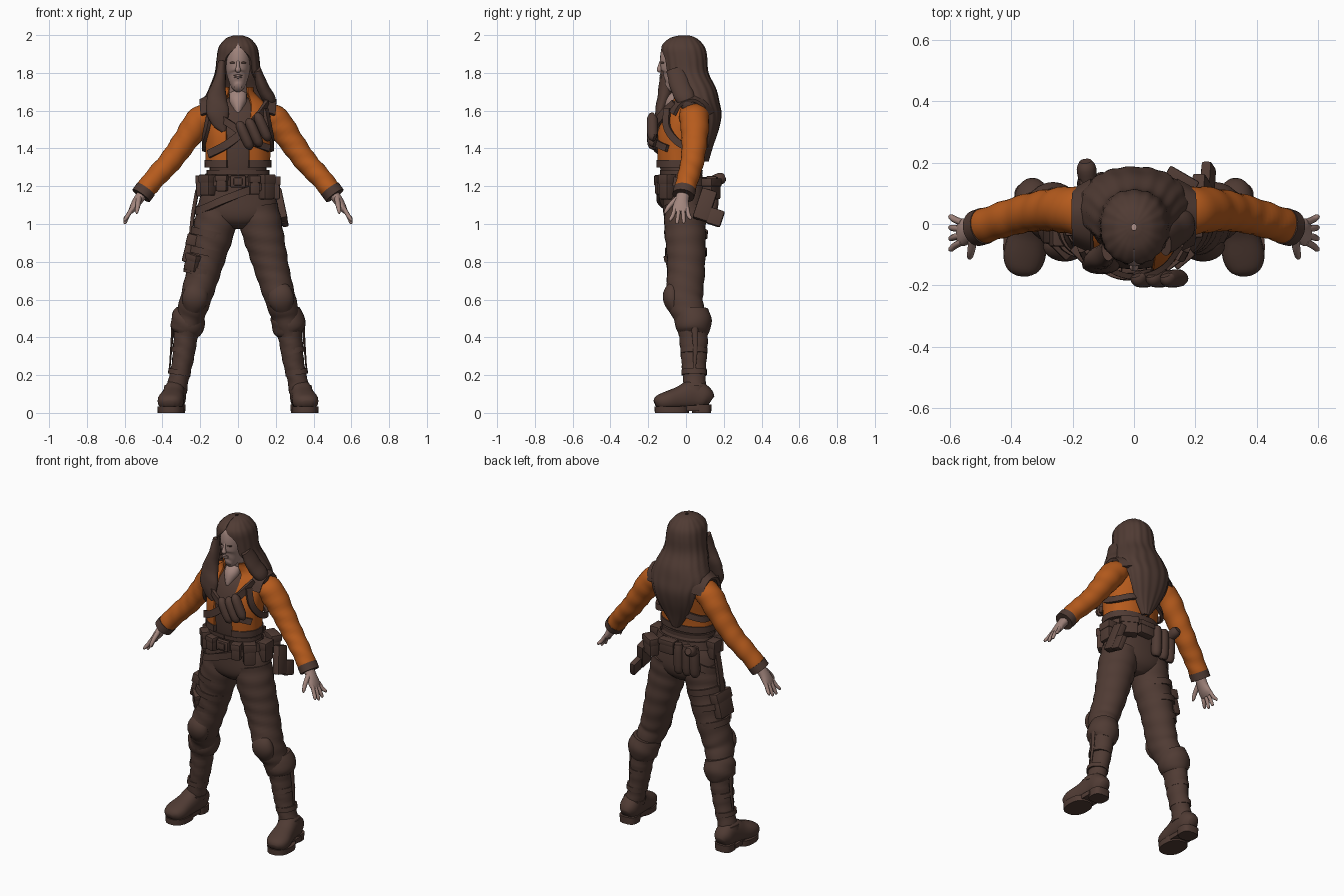
import bpy, bmesh, math
from mathutils import Vector, Euler


def material(name, rgb):
    m = bpy.data.materials.new(name)
    m.diffuse_color = (*rgb, 1)
    return m


BROWN = material("dark brown leather", (0.080, 0.044, 0.034))
ORANGE = material("burnt orange cloth", (0.47, 0.105, 0.012))
SKIN = material("skin", (0.36, 0.235, 0.205))
Y, Z = Vector((0, 1, 0)), Vector((0, 0, 1))


def finish(name, bm, mat, angle=50):
    bmesh.ops.recalc_face_normals(bm, faces=bm.faces)
    me = bpy.data.meshes.new(name)
    bm.to_mesh(me)
    bm.free()
    me.materials.append(mat)
    me.shade_smooth()
    me.set_sharp_from_angle(angle=math.radians(angle))
    ob = bpy.data.objects.new(name, me)
    bpy.context.collection.objects.link(ob)
    return ob


def skin(name, rings, mat, angle=50):
    """Bridge closed rings of points and cap both ends."""
    bm = bmesh.new()
    vs = [[bm.verts.new(p) for p in r] for r in rings]
    n = len(vs[0])
    for a, b in zip(vs, vs[1:]):
        for i in range(n):
            bm.faces.new((a[i], a[(i + 1) % n], b[(i + 1) % n], b[i]))
    bm.faces.new(vs[0][::-1])
    bm.faces.new(vs[-1])
    return finish(name, bm, mat, angle)


def spline(rows, k):
    """Smooth interpolation through rows of numbers."""
    out = []
    for i in range(len(rows) - 1):
        p0, p1, p2, p3 = (rows[max(i - 1, 0)], rows[i], rows[i + 1], rows[min(i + 2, len(rows) - 1)])
        for j in range(k):
            t = j / k
            out.append([0.5 * (2 * b + (c - a) * t + (2 * a - 5 * b + 4 * c - d) * t * t
                               + (3 * b - a - 3 * c + d) * t ** 3) for a, b, c, d in zip(p0, p1, p2, p3)])
    return out + [list(rows[-1])]


def power(v, p):
    return math.copysign(abs(v) ** p, v)


def tube(name, pts, mat, n=20, k=4, ref=Y, p=1.0, fold=0.0, freq=70.0, s=1):
    """Limb along rows of x, y, z, radius across, radius deep."""
    rows = spline(pts, k)
    c = [Vector((r[0] * s, r[1], r[2])) for r in rows]
    rings, run = [], 0.0
    for i, r in enumerate(rows):
        t = (c[min(i + 1, len(c) - 1)] - c[max(i - 1, 0)]).normalized()
        u = ref.cross(t).normalized()
        v = t.cross(u)
        run += (c[i] - c[i - 1]).length if i else 0
        ring = []
        for j in range(n):
            a = 2 * math.pi * j / n
            f = 1 + fold * math.sin(run * freq + 2.2 * math.sin(a + 5 * run) + a)
            ring.append(c[i] + u * (power(math.cos(a), p) * max(r[3], .002) * f)
                        + v * (power(math.sin(a), p) * max(r[4], .002) * f))
        rings.append(ring)
    return skin(name, rings, mat)


def shell(name, rows, mat, thick=0.012, n=40, k=4, p=0.9, ridge=0.0, waves=17):
    """Open-fronted wrap from rows of y centre, z, half width, half depth, front gap in degrees."""
    rings = []
    for cy, z, rx, ry, gap in spline(rows, k):
        g = math.radians(max(gap, 0.5))
        outer, inner = [], []
        for j in range(n + 1):
            a = g + (2 * math.pi - 2 * g) * j / n
            f = 1 + ridge * math.sin(waves * a + 6 * z)
            x, y = power(math.sin(a), p), -power(math.cos(a), p)
            outer.append((x * rx * f, cy + y * ry * f, z))
            inner.append((x * max(rx - thick, .001), cy + y * max(ry - thick, .001), z))
        rings.append(outer + inner[::-1])
    return skin(name, rings, mat, 60)


def ribbon(name, pts, w, mat=BROWN, th=0.009, s=1, centre=None):
    """Flat strap whose face points away from the body's axis."""
    c = [Vector((q[0] * s, q[1], q[2])) for q in spline(pts, 6)]
    rings = []
    for i, q in enumerate(c):
        t = (c[min(i + 1, len(c) - 1)] - c[max(i - 1, 0)]).normalized()
        o = Vector((centre[0] * s, *centre[1:])) if centre else Vector((0, -0.02, q.z))
        side = t.cross(q - o).normalized()
        nrm = side.cross(t)
        rings.append([q + side * a * w + nrm * b * th for a, b in ((-1, -1), (1, -1), (1, 1), (-1, 1))])
    return skin(name, rings, mat, 40)


def box(name, loc, size, rot=(0, 0, 0), mat=BROWN, bevel=0.012):
    bm = bmesh.new()
    bmesh.ops.create_cube(bm, size=1)
    bmesh.ops.scale(bm, vec=size, verts=bm.verts)
    bmesh.ops.bevel(bm, geom=bm.edges[:], offset=bevel, segments=2, affect='EDGES', profile=0.6)
    ob = finish(name, bm, mat, 40)
    ob.location = loc
    ob.rotation_euler = [math.radians(a) for a in rot]
    return ob


def pouch(name, loc, size, rot=(0, 0, 0)):
    """Pouch body with an overhanging flap."""
    box(name, loc, size, rot)
    up = Euler([math.radians(a) for a in rot]).to_matrix() @ Vector((0, 0, size[2] * 0.32))
    box(name + "_flap", Vector(loc) + up, (size[0] * 1.1, size[1] * 1.12, size[2] * 0.4), rot, bevel=0.008)


# Head, face and neck
tube("head", [(0, -.10, 1.722, .018, .022), (0, -.078, 1.738, .038, .052), (0, -.05, 1.78, .056, .084),
              (0, -.04, 1.83, .067, .096), (0, -.035, 1.88, .07, .102), (0, -.03, 1.93, .065, .095),
              (0, -.025, 1.965, .04, .06)], SKIN, n=28)
tube("nose", [(0, -.132, 1.865, .007, .006), (0, -.139, 1.835, .009, .01), (0, -.141, 1.815, .015, .013),
              (0, -.133, 1.805, .008, .006)], SKIN, n=12)
for z in (1.777, 1.786):
    tube("lip", [(-.022, -.127, z, .002, .003), (0, -.133, z, .006, .007), (.022, -.127, z, .002, .003)],
         SKIN, n=10)
for s in (1, -1):
    tube("eye", [(.015, -.132, 1.853, .003, .002), (.029, -.127, 1.855, .005, .004),
                 (.043, -.117, 1.853, .003, .002)], BROWN, n=8, s=s)
tube("neck", [(0, .01, 1.62, .06, .055), (0, -.005, 1.68, .048, .048), (0, -.03, 1.76, .046, .05)], SKIN)
tube("upper_chest", [(0, -.085, 1.565, .006, .02), (0, -.08, 1.60, .024, .035), (0, -.062, 1.65, .045, .042),
                     (0, -.04, 1.69, .045, .03)], SKIN)

# Long hair: open around the face, falling down the back
shell("hair", [(.07, 1.33, .03, .05, 120), (.075, 1.41, .09, .068, 116), (.088, 1.50, .135, .085, 110),
               (.085, 1.58, .16, .102, 104), (.05, 1.65, .178, .125, 85), (.03, 1.72, .152, .127, 58),
               (0, 1.80, .122, .118, 37), (-.008, 1.88, .112, .119, 32), (-.014, 1.925, .105, .117, 10),
               (-.017, 1.955, .09, .103, 0), (-.015, 1.985, .06, .068, 0), (-.01, 1.999, .02, .022, 0)],
      BROWN, n=72, ridge=.016)
tube("front_hair_lock", [(-.085, -.085, 1.86, .02, .035), (-.095, -.10, 1.77, .03, .04),
                         (-.112, -.115, 1.68, .05, .035), (-.108, -.135, 1.60, .06, .028),
                         (-.095, -.142, 1.54, .045, .02), (-.075, -.145, 1.49, .012, .01)], BROWN, fold=.03)
tube("side_hair_lock", [(.10, -.06, 1.82, .022, .045), (.128, -.03, 1.73, .032, .055),
                        (.165, .0, 1.66, .034, .05), (.185, .03, 1.60, .01, .025)], BROWN, fold=.03)

# Vest, jacket and waist
tube("vest", [(0, -.02, 1.24, .15, .10), (0, -.03, 1.31, .15, .108), (0, -.035, 1.40, .155, .112),
              (0, -.025, 1.48, .16, .12), (0, -.005, 1.56, .16, .112), (0, .01, 1.62, .14, .085),
              (0, .02, 1.66, .07, .05)], BROWN, n=32, p=.9)
shell("jacket", [(-.035, 1.31, .17, .12, 19), (-.035, 1.40, .172, .124, 19), (-.025, 1.48, .176, .132, 19),
                 (-.005, 1.56, .176, .126, 20), (.01, 1.62, .16, .105, 24), (.015, 1.665, .118, .088, 30),
                 (.0, 1.70, .086, .083, 35), (-.005, 1.725, .082, .08, 40)], ORANGE, ridge=.008, waves=9)
shell("jacket_hem", [(-.035, 1.298, .176, .126, 18), (-.035, 1.338, .177, .127, 18)], BROWN, thick=.02, k=1)
shell("waistband", [(-.025, 1.262, .166, .112, 0), (-.025, 1.287, .166, .114, 0)], BROWN, k=1)

# Trousers seat and belts
tube("pelvis", [(0, 0, .975, .05, .06), (0, 0, 1.01, .15, .10), (0, -.002, 1.06, .208, .118),
                (0, -.005, 1.14, .202, .118), (0, -.012, 1.20, .175, .112), (0, -.02, 1.27, .155, .10)],
     BROWN, n=32, p=.92)
shell("belt", [(-.012, 1.20, .19, .128, 0), (-.015, 1.25, .182, .124, 0)], BROWN, k=1)
box("belt_buckle", (0, -.148, 1.225), (.085, .03, .065))
box("buckle_plate", (0, -.163, 1.225), (.045, .015, .04), bevel=.005)
ribbon("slung_belt", [(.17, -.085, 1.21), (.06, -.142, 1.18), (-.07, -.14, 1.13), (-.17, -.085, 1.085),
                      (-.218, 0, 1.07), (-.17, .085, 1.10), (-.06, .125, 1.17)], .02)

# Belt pouches, holster and back packs
for i, (x, y, z, w, d, h, a) in enumerate([
        (.085, -.135, 1.205, .055, .05, .10, 15), (.15, -.10, 1.195, .07, .06, .13, 40),
        (-.085, -.135, 1.215, .06, .05, .085, -15), (-.16, -.09, 1.205, .07, .06, .11, -45),
        (-.195, .0, 1.20, .07, .055, .11, -90), (.195, .0, 1.19, .08, .055, .12, 90),
        (.15, .135, 1.185, .10, .06, .11, 150), (.03, .135, 1.21, .10, .05, .085, 180)]):
    pouch("belt_pouch_%d" % i, (x, y, z), (w, d, h), (0, 0, a))
for x, y in ((-.05, .135), (-.105, .13), (-.155, .125)):
    tube("back_canister", [(x, y, 1.065, .018, .018), (x, y + .005, 1.09, .03, .03), (x, y + .01, 1.20, .03, .03),
                           (x, y + .012, 1.25, .022, .022)], BROWN, k=3, n=16)
tube("shoulder_blade_pouch", [(-.15, .12, 1.22, .025, .025), (-.155, .18, 1.24, .032, .032),
                              (-.158, .205, 1.25, .02, .02)], BROWN, ref=Z, n=14)
box("holster", (.225, .10, 1.10), (.045, .085, .17), (-18, -12, 0))
box("holster_tip", (.242, .155, 1.035), (.035, .08, .09), (-18, -12, 0))

# Chest harness
ribbon("chest_strap", [(-.155, -.11, 1.37), (-.06, -.168, 1.42), (.04, -.168, 1.50), (.11, -.13, 1.57),
                       (.155, -.06, 1.64)], .021)
ribbon("cross_strap", [(.165, -.10, 1.40), (.07, -.165, 1.44), (-.03, -.168, 1.52), (-.12, -.125, 1.58)], .018)
for x, z in ((.035, 1.47), (.085, 1.485), (.13, 1.515)):
    tube("chest_canister", [(x + .03, -.165, z - .06, .018, .018), (x + .02, -.176, z - .045, .026, .028),
                            (x - .02, -.178, z + .045, .026, .028), (x - .028, -.168, z + .06, .016, .016)],
         BROWN, k=3, n=16)

for s in (1, -1):
    # Harness on each side and shoulder patch
    ribbon("side_strap", [(.145, -.10, 1.61), (.165, -.10, 1.51), (.182, -.04, 1.43), (.17, .045, 1.40),
                          (.10, .10, 1.42), (0, .118, 1.45)], .018, s=s)
    ribbon("shoulder_patch", [(.165, -.075, 1.585), (.168, -.035, 1.645), (.17, .04, 1.668),
                              (.168, .10, 1.635), (.165, .125, 1.58)], .034, s=s, centre=(.10, .03, 1.53))

    # Sleeve and cuff
    tube("sleeve", [(.12, .035, 1.60, .05, .075), (.2, .045, 1.55, .074, .078), (.28, .045, 1.44, .066, .068),
                    (.36, .033, 1.33, .06, .062), (.44, .01, 1.243, .056, .058), (.5, -.01, 1.168, .053, .056)],
         ORANGE, n=28, k=7, fold=.03, s=s)
    tube("cuff", [(.488, -.006, 1.184, .057, .06), (.513, -.014, 1.15, .056, .059)], BROWN, k=1, n=24, s=s)

    # Hand
    tube("palm", [(.495, -.01, 1.175, .028, .034), (.53, -.022, 1.125, .026, .036), (.555, -.027, 1.085, .02, .045),
                  (.57, -.027, 1.062, .012, .042)], SKIN, s=s)
    for i, tip in enumerate((1.015, 1.0, 1.003, 1.022)):
        y0, y1 = -.058 + .021 * i, -.082 + .035 * i
        tube("finger", [(.56, y0, 1.085, .011, .011), (.583, (y0 + y1) / 2, 1.045, .011, .011),
                        (.597, y1, tip + .01, .009, .009), (.6, y1, tip, .004, .004)], SKIN, n=10, s=s)
    tube("thumb", [(.525, -.045, 1.135, .015, .016), (.53, -.083, 1.10, .013, .013), (.535, -.105, 1.07, .01, .01),
                   (.536, -.112, 1.055, .004, .004)], SKIN, n=10, s=s)

    # Trouser leg and knee pad
    tube("trouser_leg", [(.105, 0, 1.09, .108, .112), (.125, -.005, .98, .11, .11), (.155, 0, .86, .10, .104),
                         (.185, 0, .74, .09, .099), (.222, -.008, .61, .082, .098), (.25, .015, .52, .075, .085),
                         (.272, .035, .42, .062, .075)], BROWN, n=28, k=7, fold=.022, s=s)
    tube("knee_pad", [(.205, -.06, .675, .05, .03), (.222, -.075, .63, .066, .046), (.232, -.07, .585, .066, .045),
                      (.245, -.05, .535, .04, .03)], BROWN, s=s)

    # Boot shaft, flared cuff, straps and tassel
    tube("boot_shaft", [(.262, .036, .49, .074, .085), (.277, .04, .40, .064, .076), (.292, .042, .28, .056, .067),
                        (.316, .045, .17, .053, .06), (.332, .045, .09, .056, .065)], BROWN, n=24, k=6,
         fold=.03, freq=90, s=s)
    tube("boot_cuff", [(.252, .035, .54, .076, .086), (.262, .038, .50, .09, .096), (.272, .04, .44, .084, .09),
                       (.278, .04, .415, .066, .076)], BROWN, n=24, fold=.03, s=s)
    for x, z, r in ((.288, .33, .063), (.308, .215, .06), (.328, .125, .062)):
        tube("boot_strap", [(x, .043, z + .014, r, r * 1.13), (x + .004, .043, z - .014, r, r * 1.13)],
             BROWN, k=1, s=s)
    tube("tassel", [(.345, .045, .46, .008, .018), (.352, .05, .36, .006, .014), (.362, .045, .23, .004, .006)],
         BROWN, n=8, s=s)

    # Foot and sole
    tube("boot_foot", [(.332, .13, .06, .03, .035), (.332, .10, .078, .055, .062), (.335, .04, .095, .058, .08),
                       (.345, -.03, .078, .062, .063), (.357, -.10, .064, .069, .05), (.363, -.145, .055, .055, .038),
                       (.365, -.164, .048, .025, .018)], BROWN, ref=Z, n=20, p=.85, s=s)
    tube("front_sole", [(.357, -.075, 0, .068, .09), (.357, -.075, .035, .07, .092)], BROWN, k=1, n=28, p=.85, s=s)
    box("sole_bridge", (.345 * s, .0, .025), (.105, .14, .03), bevel=.005)
    tube("heel", [(.334, .083, 0, .054, .05), (.334, .083, .045, .057, .053)], BROWN, k=1, n=24, p=.7, s=s)

# Thigh rig on one leg
for x, z, r in ((.138, .945, .112), (.162, .85, .108), (.19, .745, .097)):
    tube("thigh_strap", [(x, 0, z + .018, r, r + .004), (x + .008, 0, z - .018, r - .003, r + .002)],
         BROWN, k=1, n=28, s=-1)
pouch("thigh_pouch", (-.257, .0, .87), (.05, .13, .15), (0, 14, 0))
pouch("lower_thigh_pouch", (-.235, -.06, .795), (.08, .06, .09), (0, 14, -45))
ribbon("thigh_hanger", [(-.215, .0, 1.18), (-.238, .0, 1.05), (-.25, .0, .93)], .02)
